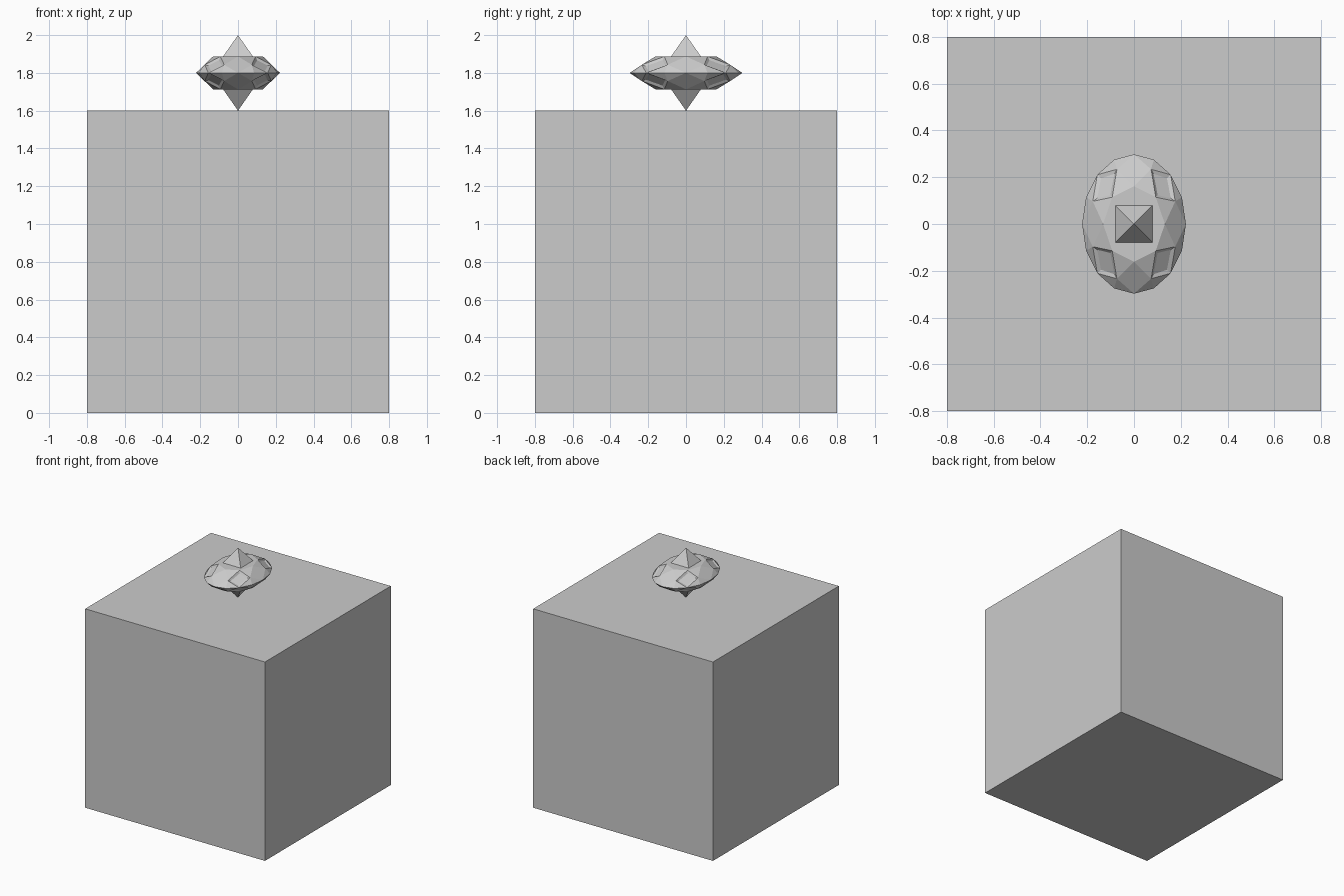
import bpy, bmesh
from math import sin, cos, pi

if "Cube" in bpy.data.objects:
    bpy.data.objects.remove(bpy.data.objects["Cube"])


def make_object(name, bm):
    bmesh.ops.recalc_face_normals(bm, faces=bm.faces[:])
    mesh = bpy.data.meshes.new(name)
    bm.to_mesh(mesh)
    bm.free()
    obj = bpy.data.objects.new(name, mesh)
    bpy.context.collection.objects.link(obj)
    return obj


def ring(bm, count, rx, ry, z, offset=0.0):
    return [bm.verts.new((rx * sin(2 * pi * (i + offset) / count),
                          ry * cos(2 * pi * (i + offset) / count), z))
            for i in range(count)]


# Large block
bpy.ops.mesh.primitive_cube_add(size=1.6, location=(0, 0, 0.8))
bpy.context.object.name = "block"

# Double pyramid spike through the gem
bm = bmesh.new()
s, mid_z = 0.14, 1.8
base = [bm.verts.new((x, y, mid_z)) for x, y in ((-s, -s), (s, -s), (s, s), (-s, s))]
for tip_z in (1.6, 2.0):
    tip = bm.verts.new((0, 0, tip_z))
    for i in range(4):
        bm.faces.new((base[i], base[(i + 1) % 4], tip))
make_object("spike", bm)

# Oval brilliant-cut gem: girdle, kites and flat table on both sides
bm = bmesh.new()
RX, RY = 0.222, 0.298
girdle = ring(bm, 16, RX, RY, mid_z)
grooved = []
for side in (1, -1):
    table = ring(bm, 8, 0.132, 0.162, mid_z + side * 0.087)
    mids = ring(bm, 8, RX * 0.86, RY * 0.85, mid_z + side * 0.043, 0.5)
    bm.faces.new(table)
    for i in range(8):
        m, a, b, c = mids[i], girdle[2 * i], girdle[2 * i + 1], girdle[(2 * i + 2) % 16]
        bm.faces.new((table[i], table[(i + 1) % 8], m))
        bm.faces.new((m, a, b))
        bm.faces.new((m, b, c))
        kite = bm.faces.new((table[i], mids[i - 1], a, m))
        if i % 2:
            grooved.append(kite)
bmesh.ops.recalc_face_normals(bm, faces=bm.faces[:])
# Small sunken facets on the diagonals
bmesh.ops.inset_individual(bm, faces=grooved, thickness=0.022, depth=-0.008)
make_object("gem", bm)
